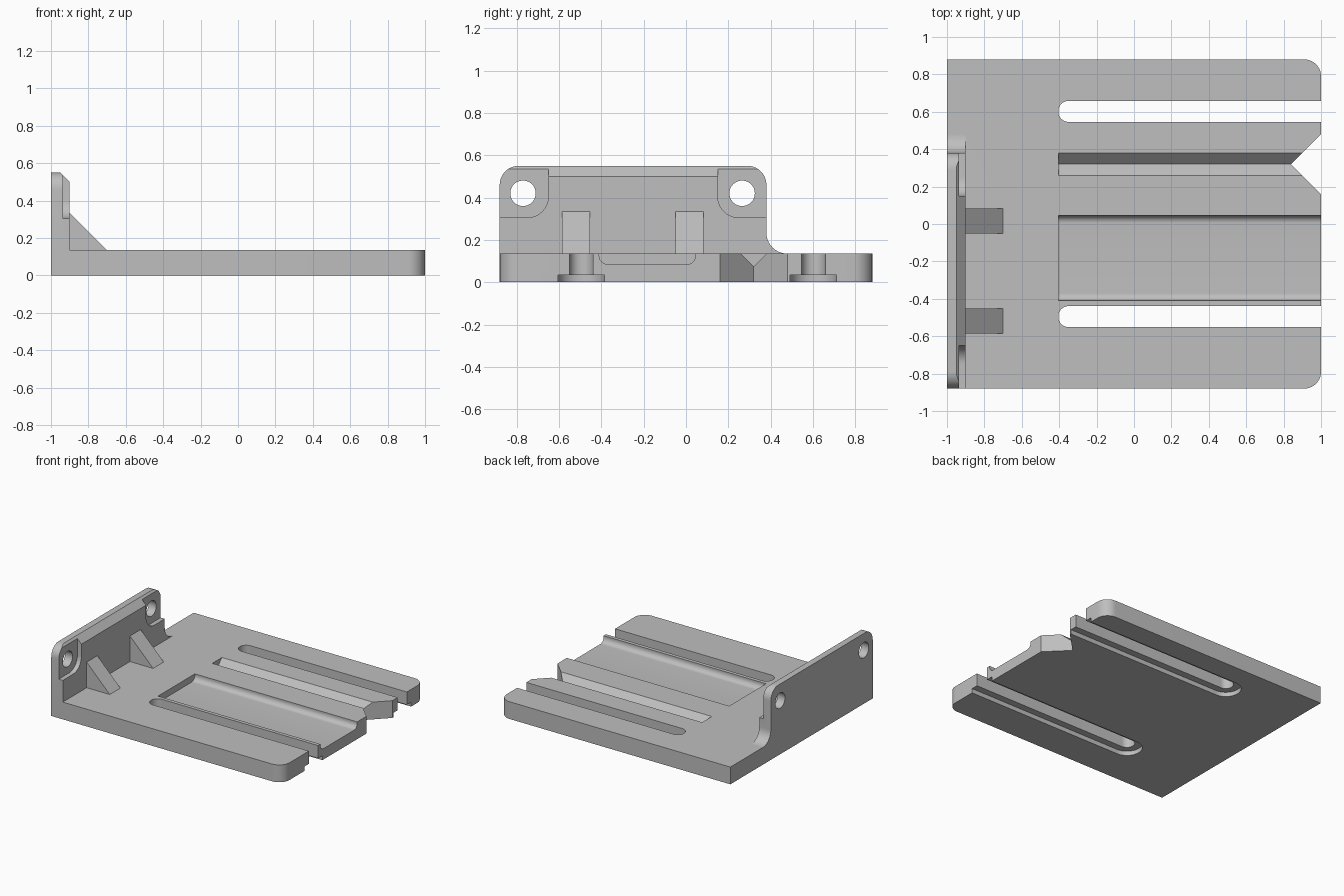
import bpy, bmesh, math
from mathutils import Vector

cube = bpy.data.objects.get("Cube")
if cube:
    bpy.data.objects.remove(cube)

grey = bpy.data.materials.new("light grey")
grey.use_nodes = True
COLOUR = (0.52, 0.52, 0.52, 1)
grey.diffuse_color = COLOUR
grey.node_tree.nodes["Principled BSDF"].inputs["Base Color"].default_value = COLOUR


def outline(corners, steps=10):
    """Turn corners (u, v) or (u, v, radius) into a polygon with rounded corners."""
    pts = []
    for i, c in enumerate(corners):
        p = Vector(c[:2])
        if len(c) == 2:
            pts.append(p)
            continue
        a = (Vector(corners[i - 1][:2]) - p).normalized()
        b = (Vector(corners[(i + 1) % len(corners)][:2]) - p).normalized()
        half = a.angle(b) / 2
        reach = c[2] / math.tan(half)
        centre = p + (a + b).normalized() * c[2] / math.sin(half)
        start, end = p + a * reach - centre, p + b * reach - centre
        sweep = math.pi - 2 * half
        for k in range(steps + 1):
            t = k / steps
            pts.append(centre + (start * math.sin((1 - t) * sweep)
                                 + end * math.sin(t * sweep)) / math.sin(sweep))
    return pts


def prism(name, axis, corners, lo, hi):
    """Extrude an outline along an axis, from lo to hi."""
    place = {"x": lambda p: (lo, p[0], p[1]),
             "y": lambda p: (p[0], lo, p[1]),
             "z": lambda p: (p[0], p[1], lo)}[axis]
    bm = bmesh.new()
    face = bm.faces.new([bm.verts.new(place(p)) for p in outline(corners)])
    top = bmesh.ops.extrude_face_region(bm, geom=[face])["geom"]
    move = Vector([hi - lo if a == axis else 0 for a in "xyz"])
    bmesh.ops.translate(bm, vec=move, verts=[v for v in top if isinstance(v, bmesh.types.BMVert)])
    bmesh.ops.recalc_face_normals(bm, faces=bm.faces)
    mesh = bpy.data.meshes.new(name)
    bm.to_mesh(mesh)
    bm.free()
    mesh.materials.append(grey)
    obj = bpy.data.objects.new(name, mesh)
    bpy.context.collection.objects.link(obj)
    return obj


def combine(target, tool, operation):
    """Apply a boolean and discard the tool."""
    tool.hide_render = True
    mod = target.modifiers.new(operation, "BOOLEAN")
    mod.operation, mod.solver, mod.object = operation, "EXACT", tool
    bpy.context.view_layer.objects.active = target
    bpy.ops.object.modifier_apply(modifier=mod.name)
    bpy.data.objects.remove(tool)


def rect(u0, u1, v0, v1, r=0):
    c = [(u0, v0), (u1, v0), (u1, v1), (u0, v1)]
    return [p + (r,) for p in c] if r else c


W, T, PAST = 0.88, 0.135, 1.3   # half width, plate thickness, overshoot of the cuts
GROOVE = -0.405                 # where slots and grooves begin

# Base plate with rounded free corners
plate = prism("mounting_bracket", "z",
              [(-1, -W), (1, -W, 0.09), (1, W, 0.09), (-1, W)], 0, T)

# Stepped slots: narrow all the way through, wide at the underside
for y in (-0.495, 0.602):
    for half, depth in ((0.056, 0.5), (0.11, 0.035)):
        start = GROOVE + 0.056 - half
        combine(plate, prism("slot_cutter", "z",
                rect(start, PAST, y - half, y + half, half * 0.98), -0.1, depth), "DIFFERENCE")

# Shallow channel, V groove and end notch
combine(plate, prism("channel_cutter", "x",
        [(-0.41, 0.3), (-0.41, 0.085, 0.04), (0.045, 0.085, 0.04), (0.045, 0.3)],
        GROOVE, PAST), "DIFFERENCE")
combine(plate, prism("v_groove_cutter", "x",
        [(0.22, 0.175), (0.32, 0.075), (0.42, 0.175)], GROOVE, PAST), "DIFFERENCE")
combine(plate, prism("notch_cutter", "z",
        [(0.84, 0.32), (1.04, 0.12), (1.04, 0.52)], -0.1, 0.3), "DIFFERENCE")

# Upright wall with rounded top corners and a fillet down to the plate
wall = prism("upright_wall", "x",
             [(-W, 0.05), (0.48, 0.05), (0.48, T), (0.38, T, 0.098),
              (0.38, 0.55, 0.09), (-W, 0.55, 0.09)], -1, -0.9)
combine(wall, prism("chamfer_cutter", "y",
        [(-0.85, 0.45), (-0.85, 0.65), (-1.05, 0.65)], -1, 1), "DIFFERENCE")

# Screw pads and holes at both ends of the wall
for inner, outer, hole in ((-0.65, -1, -0.77), (0.15, 0.5, 0.265)):
    combine(wall, prism("pad_cutter", "x",
            [(outer, 0.305), (inner, 0.305, 0.1), (inner, 0.8), (outer, 0.8)],
            -0.935, -0.8), "DIFFERENCE")
    r = 0.06
    combine(wall, prism("hole_cutter", "x",
            rect(hole - r, hole + r, 0.42 - r, 0.42 + r, r * 0.99), -1.2, -0.8), "DIFFERENCE")
combine(plate, wall, "UNION")

# Triangular ribs
for y0 in (-0.585, -0.05):
    combine(plate, prism("rib", "y",
            [(-0.95, 0.1), (-0.665, 0.1), (-0.9, 0.335), (-0.95, 0.335)],
            y0, y0 + 0.132), "UNION")

# Smooth the curved faces, keep edges crisp
plate.select_set(True)
bpy.context.view_layer.objects.active = plate
bpy.ops.object.shade_smooth_by_angle(angle=math.radians(25))
